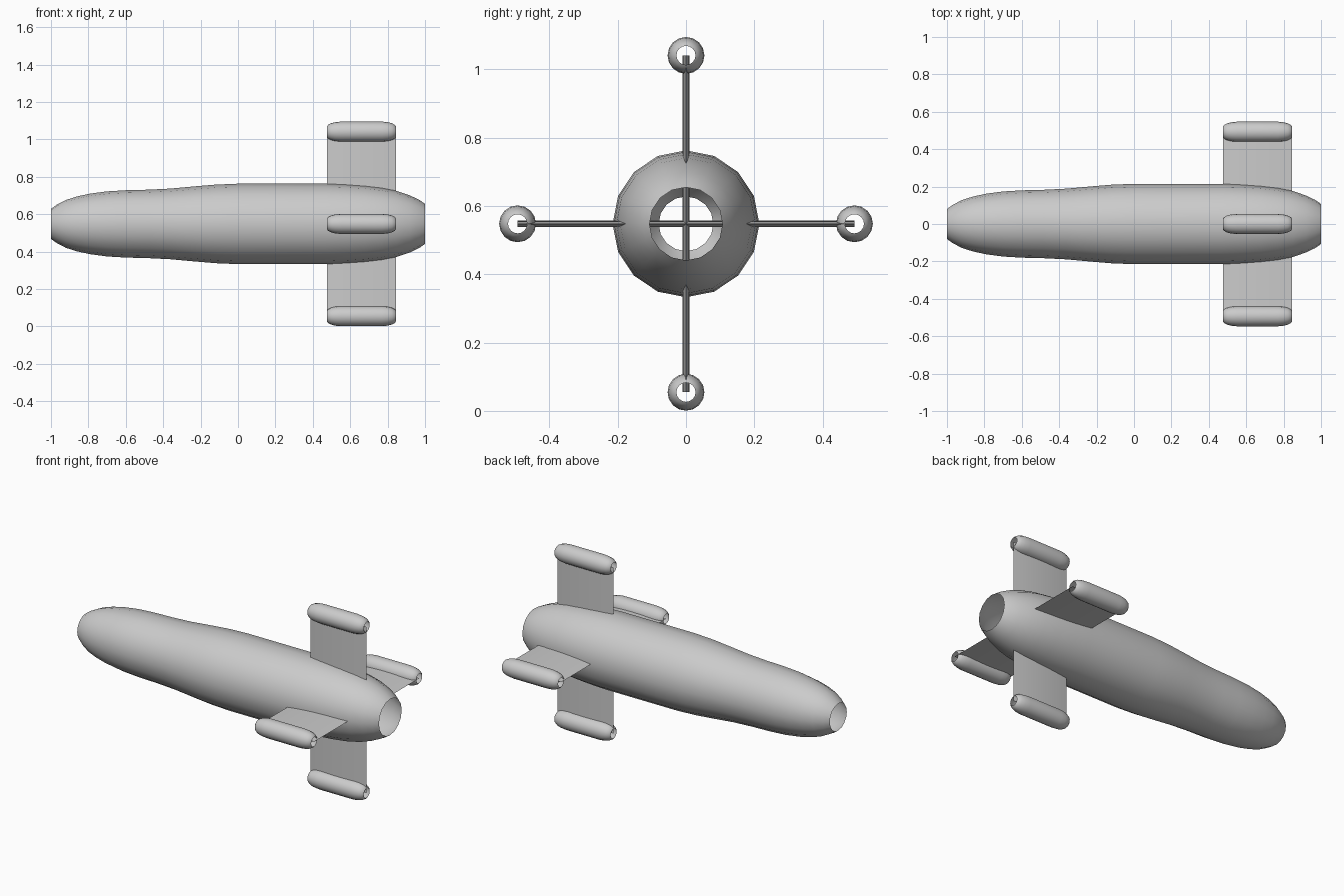
import bpy
import bmesh
from math import sin, cos, pi, radians
from mathutils import Matrix

cube = bpy.data.objects.get("Cube")
if cube:
    bpy.data.objects.remove(cube, do_unlink=True)

MID = 0.548      # height of the hull axis
REACH = 0.493    # distance from the axis to each pod
SIDES = 16

grey = bpy.data.materials.new("hull grey")
grey.use_nodes = True
grey.diffuse_color = (0.6, 0.6, 0.6, 1)
grey.node_tree.nodes["Principled BSDF"].inputs["Base Color"].default_value = grey.diffuse_color


def finish(name, bm):
    """Turn a bmesh into a smooth-shaded grey object."""
    bmesh.ops.recalc_face_normals(bm, faces=bm.faces)
    mesh = bpy.data.meshes.new(name)
    bm.to_mesh(mesh)
    bm.free()
    mesh.materials.append(grey)
    obj = bpy.data.objects.new(name, mesh)
    bpy.context.collection.objects.link(obj)
    bpy.ops.object.select_all(action='DESELECT')
    obj.select_set(True)
    bpy.context.view_layer.objects.active = obj
    bpy.ops.object.shade_smooth_by_angle(angle=radians(35))
    return obj


def loft(rings, cap=False):
    """Skin a row of closed rings, leaving the ends open unless capped."""
    bm = bmesh.new()
    rows = [[bm.verts.new(p) for p in ring] for ring in rings]
    for a, b in zip(rows, rows[1:]):
        for i in range(len(a)):
            j = (i + 1) % len(a)
            bm.faces.new((a[i], a[j], b[j], b[i]))
    if cap:
        bm.faces.new(rows[0])
        bm.faces.new(rows[-1])
    return bm


def tube(name, profile, y, z):
    """Open tube along x from (x, radius) pairs."""
    turns = [2 * pi * i / SIDES for i in range(SIDES)]
    return finish(name, loft([[(x, y + r * cos(t), z + r * sin(t)) for t in turns]
                              for x, r in profile]))


# Hull: open at the nose and the tail
tube("hull", [(-1, 0.08), (-0.97, 0.102), (-0.92, 0.128), (-0.86, 0.147), (-0.79, 0.162),
              (-0.7, 0.174), (-0.6, 0.18), (-0.48, 0.183), (-0.36, 0.189), (-0.24, 0.2),
              (-0.12, 0.21), (0, 0.215), (0.47, 0.215), (0.58, 0.211), (0.68, 0.204),
              (0.77, 0.193), (0.85, 0.176), (0.92, 0.152), (0.97, 0.128), (1, 0.107)], 0, MID)

# Pods: half profile mirrored end to end, one at each fin tip
half = [(0.185, 0.028), (0.178, 0.037), (0.163, 0.045), (0.14, 0.051), (0.11, 0.054)]
pod = [(0.66 - d, r) for d, r in half] + [(0.66 + d, r) for d, r in reversed(half)]
for name, y, z in (("top_pod", 0, 1), ("bottom_pod", 0, -1),
                   ("front_pod", -1, 0), ("back_pod", 1, 0)):
    tube(name, pod, y * REACH, MID + z * REACH)

# Fins: thin lens-shaped blades that run right through the hull
steps = [-1 + i / 5 for i in range(11)]
lens = [(0.66 + 0.185 * s, 0.01 * (1 - s * s)) for s in steps]
lens += [(x, -t) for x, t in reversed(lens[1:-1])]
for name, angle in (("upright_fins", 0), ("level_fins", pi / 2)):
    bm = loft([[(x, t, end * REACH) for x, t in lens] for end in (-1, 1)], cap=True)
    bmesh.ops.transform(bm, verts=bm.verts,
                        matrix=Matrix.Translation((0, 0, MID)) @ Matrix.Rotation(angle, 4, 'X'))
    finish(name, bm)
